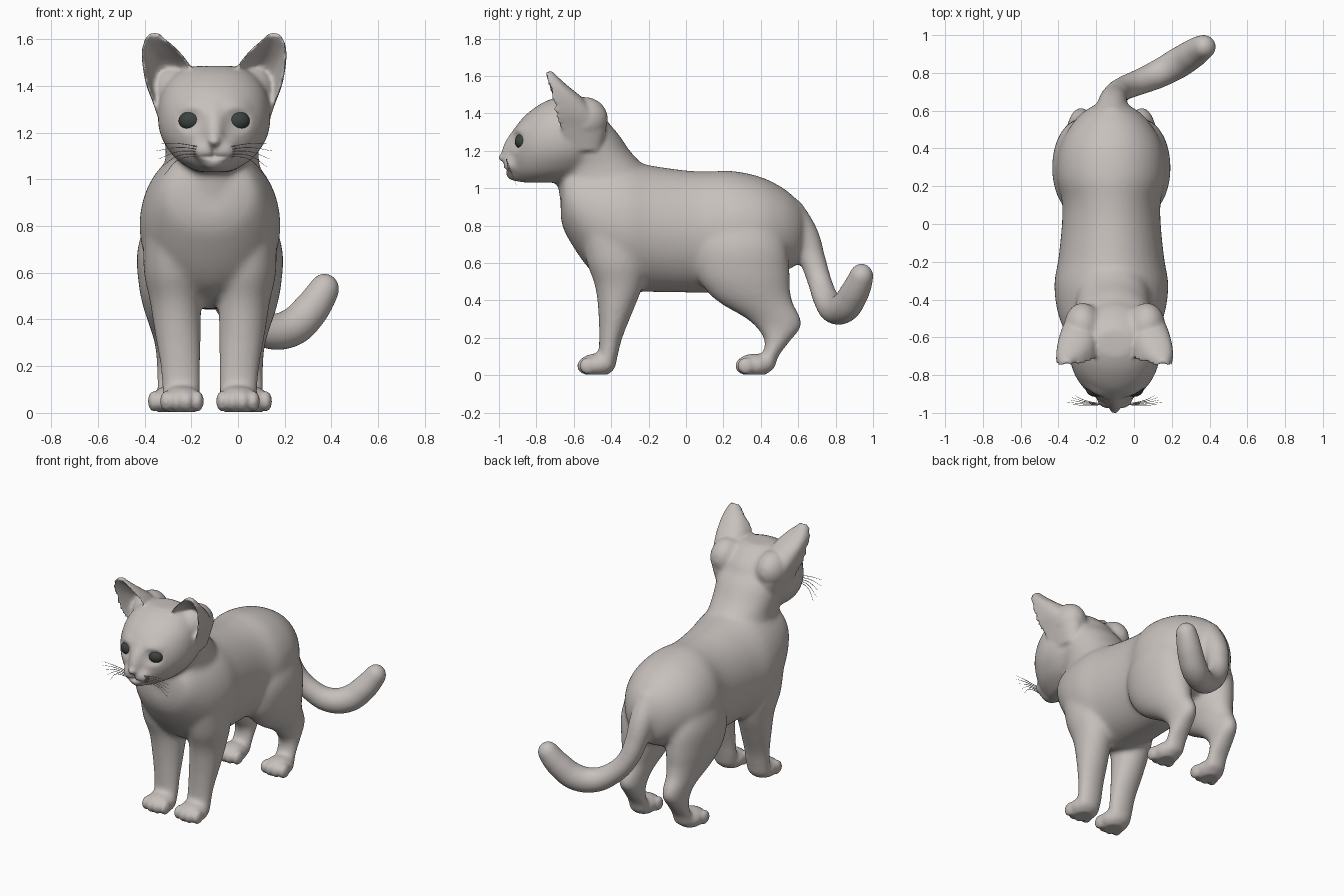
import bpy, math
from mathutils import Vector

default_cube = bpy.data.objects.get("Cube")
if default_cube:
    bpy.data.objects.remove(default_cube)

MID = -0.12   # x of the trunk's centre plane
HEAD = 0.018  # the head sits slightly to the left of it


def material(name, colour):
    mat = bpy.data.materials.new(name)
    mat.use_nodes = True
    mat.diffuse_color = (*colour, 1)
    mat.node_tree.nodes["Principled BSDF"].inputs["Base Color"].default_value = (*colour, 1)
    return mat


fur = material("warm grey fur", (0.57, 0.53, 0.505))
dark = material("dark eye", (0.045, 0.055, 0.05))


def add_mesh(name, verts, faces):
    mesh = bpy.data.meshes.new(name)
    mesh.from_pydata(verts, [], faces)
    obj = bpy.data.objects.new(name, mesh)
    bpy.context.collection.objects.link(obj)
    return obj


def activate(obj):
    bpy.ops.object.select_all(action="DESELECT")
    obj.select_set(True)
    bpy.context.view_layer.objects.active = obj


def smooth_rows(rows, steps=6):
    """Catmull-Rom interpolation between the given section rows."""
    result = []
    for i in range(len(rows) - 1):
        quad = [rows[max(i - 1, 0)], rows[i], rows[i + 1], rows[min(i + 2, len(rows) - 1)]]
        for k in range(steps):
            t = k / steps
            result.append([b + 0.5 * t * (c - a + t * (2 * a - 5 * b + 4 * c - d + t * (3 * (b - c) + d - a)))
                           for a, b, c, d in zip(*quad)])
    return result + [list(rows[-1])]


def loft(name, rows, along="z", side=1, shift=0, cupped=False, n=40):
    """Skin of ellipse sections; row = position, depth from, depth to, x from, x to."""
    verts, faces = [], []
    rows = smooth_rows(rows)
    for r, (s, d0, d1, x0, x1) in enumerate(rows):
        scoop = 0.72 * math.sin(math.pi * r / (len(rows) - 1))
        for k in range(n):
            a = math.tau * k / n
            x = MID + shift + side * ((x0 + x1) / 2 + (x1 - x0) / 2 * math.cos(a))
            d = (d0 + d1) / 2 + (d1 - d0) / 2 * math.sin(a)
            if cupped:  # rounded back, front scooped out behind a thick rim
                bow = abs(math.sin(a))
                d = d0 + (d1 - d0) * (bow ** 0.5 if a < math.pi else scoop * max(0, (bow - 0.4) / 0.6))
            verts.append((x, d, s) if along == "z" else (x, s, d))
    for r in range(len(rows) - 1):
        for k in range(n):
            j = (k + 1) % n
            faces.append((r * n + k, r * n + j, r * n + n + j, r * n + n + k))
    last = (len(rows) - 1) * n
    faces += [list(range(n))[::-1], list(range(last, last + n))]
    return add_mesh(name, verts, faces)


def ball(name, x, y, z, rx, ry, rz):
    bpy.ops.mesh.primitive_uv_sphere_add(segments=32, ring_count=20, location=(MID + x, y, z))
    obj = bpy.context.object
    obj.name = name
    obj.scale = (rx, ry, rz)
    bpy.ops.object.transform_apply(location=True, rotation=True, scale=True)
    return obj


def tube(name, points, radius):
    """Round tube through points (x, y, z, thickness)."""
    curve = bpy.data.curves.new(name, "CURVE")
    curve.dimensions = "3D"
    curve.bevel_depth = radius
    curve.bevel_resolution = 6 if radius > 0.5 else 1
    curve.use_fill_caps = True
    spline = curve.splines.new("BEZIER")
    spline.bezier_points.add(len(points) - 1)
    for bp, (x, y, z, r) in zip(spline.bezier_points, points):
        bp.co, bp.radius = (MID + x, y, z), r
        bp.handle_left_type = bp.handle_right_type = "AUTO"
    obj = bpy.data.objects.new(name, curve)
    bpy.context.collection.objects.link(obj)
    activate(obj)
    bpy.ops.object.convert(target="MESH")
    return bpy.context.object


def fuse(name, parts, voxel, iterations):
    """Merge overlapping parts into one soft skin."""
    activate(parts[0])
    for p in parts:
        p.select_set(True)
    bpy.ops.object.join()
    obj = bpy.context.object
    obj.name = name
    remesh = obj.modifiers.new("merge", "REMESH")
    remesh.mode, remesh.voxel_size = "VOXEL", voxel
    relax = obj.modifiers.new("relax", "SMOOTH")
    relax.factor, relax.iterations = 0.5, iterations
    for m in ("merge", "relax"):
        bpy.ops.object.modifier_apply(modifier=m)
    return obj


def dent(obj, x, y, z, size, push):
    """Soft push of the skin around a point."""
    centre, push = Vector((MID + x, y, z)), Vector(push)
    for v in obj.data.vertices:
        d = v.co - centre
        q = (d.x / size[0]) ** 2 + (d.y / size[1]) ** 2 + (d.z / size[2]) ** 2
        if q < 1:
            v.co += push * (1 - q) ** 2


def paired(rows):
    return [(s, a, b, -w, w) for s, a, b, w in rows]


# Trunk, neck, skull and soft muzzle
torso = loft("torso", paired([
    (-.67, .84, 1.0, .09), (-.635, .74, 1.1, .2), (-.5, .55, 1.14, .275), (-.33, .455, 1.15, .302),
    (-.18, .445, 1.12, .28), (0, .442, 1.095, .262), (.12, .442, 1.09, .262), (.25, .46, 1.092, .29),
    (.4, .5, 1.06, .275), (.52, .55, 1.0, .215), (.6, .6, .93, .14), (.64, .68, .86, .06)]), along="y")
neck = loft("neck", paired([
    (.8, -.645, -.15, .265), (.95, -.675, -.1, .235), (1.05, -.69, -.16, .205), (1.13, -.7, -.235, .2),
    (1.2, -.72, -.3, .21), (1.3, -.74, -.37, .215), (1.4, -.74, -.47, .17), (1.45, -.72, -.55, .1)]),
    shift=HEAD / 2)
skull = loft("skull", paired([
    (1.03, -.89, -.6, .07), (1.08, -.93, -.5, .155), (1.15, -.945, -.43, .212), (1.22, -.945, -.4, .238),
    (1.3, -.925, -.4, .24), (1.38, -.87, -.43, .22), (1.45, -.78, -.5, .165), (1.485, -.7, -.56, .09)]),
    shift=HEAD)
parts = [torso, neck, skull,
         ball("chin", HEAD, -.91, 1.078, .06, .055, .042),
         tube("nose_bridge", [(HEAD, -.87, 1.32, .04), (HEAD, -.932, 1.23, .042), (HEAD, -.955, 1.165, .042)], 1)]

# Legs, paws, muzzle pads and ear roots
for side in (1, -1):
    parts += [
        ball("whisker_pad", HEAD + side * .038, -.925, 1.125, .06, .055, .048),
        ball("ear_root", HEAD + side * .17, -.545, 1.37, .1, .13, .12),
        loft("front_leg", [
            (.75, -.56, -.24, .06, .285), (.6, -.53, -.215, .04, .283), (.48, -.488, -.23, .038, .258),
            (.35, -.47, -.28, .038, .238), (.2, -.465, -.34, .04, .213), (.1, -.47, -.365, .04, .205),
            (.03, -.48, -.38, .05, .2)], side=side),
        ball("front_paw", side * .12, -.48, .053, .095, .1, .064),
        loft("hind_leg", [
            (.9, .15, .46, .05, .25), (.7, .06, .535, .04, .31), (.55, .055, .555, .03, .305),
            (.45, .11, .558, .045, .285), (.38, .19, .575, .07, .262), (.31, .31, .612, .085, .24),
            (.25, .38, .612, .09, .23), (.18, .42, .555, .095, .228), (.1, .405, .495, .095, .23),
            (.03, .38, .475, .1, .23)], side=side),
        ball("hind_paw", side * .172, .365, .053, .086, .1, .064)]

# Tail hanging down and curling to the animal's left
tail_path = [
    (0, .54, .88, .09), (.005, .63, .75, .08), (.02, .677, .62, .07), (.06, .715, .5, .065),
    (.15, .752, .4, .07), (.25, .795, .35, .078), (.35, .85, .365, .084), (.43, .9, .44, .08),
    (.475, .93, .505, .072), (.49, .938, .53, .066)]
parts += [tube("tail", tail_path, 1), ball("tail_tip", .49, .938, .53, .066, .066, .07)]
body = fuse("cat_body", parts, 0.013, 12)

# Ears, nose and toes
details = [body, ball("nose", HEAD, -.972, 1.163, .028, .032, .022)]
for side in (1, -1):
    details.append(loft("ear", [
        (1.2, -.6, -.45, .1, .22), (1.32, -.67, -.43, .09, .26), (1.4, -.7, -.48, .09, .29),
        (1.48, -.715, -.55, .1, .306), (1.55, -.735, -.635, .152, .31), (1.6, -.75, -.69, .208, .296),
        (1.627, -.75, -.715, .235, .275)], side=side, shift=HEAD, cupped=True))
    for paw_x, paw_y in ((.12, -.542), (.172, .303)):
        for i in range(4):
            off = i - 1.5
            details.append(ball("toe", side * paw_x + off * .044, paw_y + abs(off) * .012, .05, .028, .046, .045))
body = fuse("cat_body", details, 0.0105, 4)

# Eye sockets, brows, mouth line and flat soles
for side in (1, -1):
    dent(body, HEAD + side * .098, -.9, 1.25, (.08, .09, .065), (0, .022, 0))
    dent(body, HEAD + side * .1, -.88, 1.315, (.09, .09, .05), (0, -.008, 0))
dent(body, HEAD, -.97, 1.115, (.016, .06, .04), (0, .022, 0))
dent(body, HEAD, -.95, 1.097, (.08, .06, .014), (0, .014, 0))
for v in body.data.vertices:
    v.co.z = max(v.co.z, 0.003)
body.data.materials.clear()
body.data.materials.append(fur)
activate(body)
bpy.ops.object.shade_smooth()

# Eyes and whiskers
for side, label in ((1, "left"), (-1, "right")):
    eye = ball(label + "_eye", HEAD + side * .1, -.875, 1.25, .052, .04, .042)
    eye.data.materials.append(dark)
    activate(eye)
    bpy.ops.object.shade_smooth()
    for i in range(5):
        z = 1.135 - .009 * i
        out = HEAD + side * (.25 - .012 * abs(i - 1))
        whisker = tube(f"{label}_whisker_{i + 1}", [
            (HEAD + side * .05, -.955, z, 1), (HEAD + side * .15, -.96 + .006 * i, z + .018 - .008 * i, .8),
            (out, -.955 + .012 * i, z + .02 - .025 * i, .3)], 0.0022)
        whisker.data.materials.append(fur)
